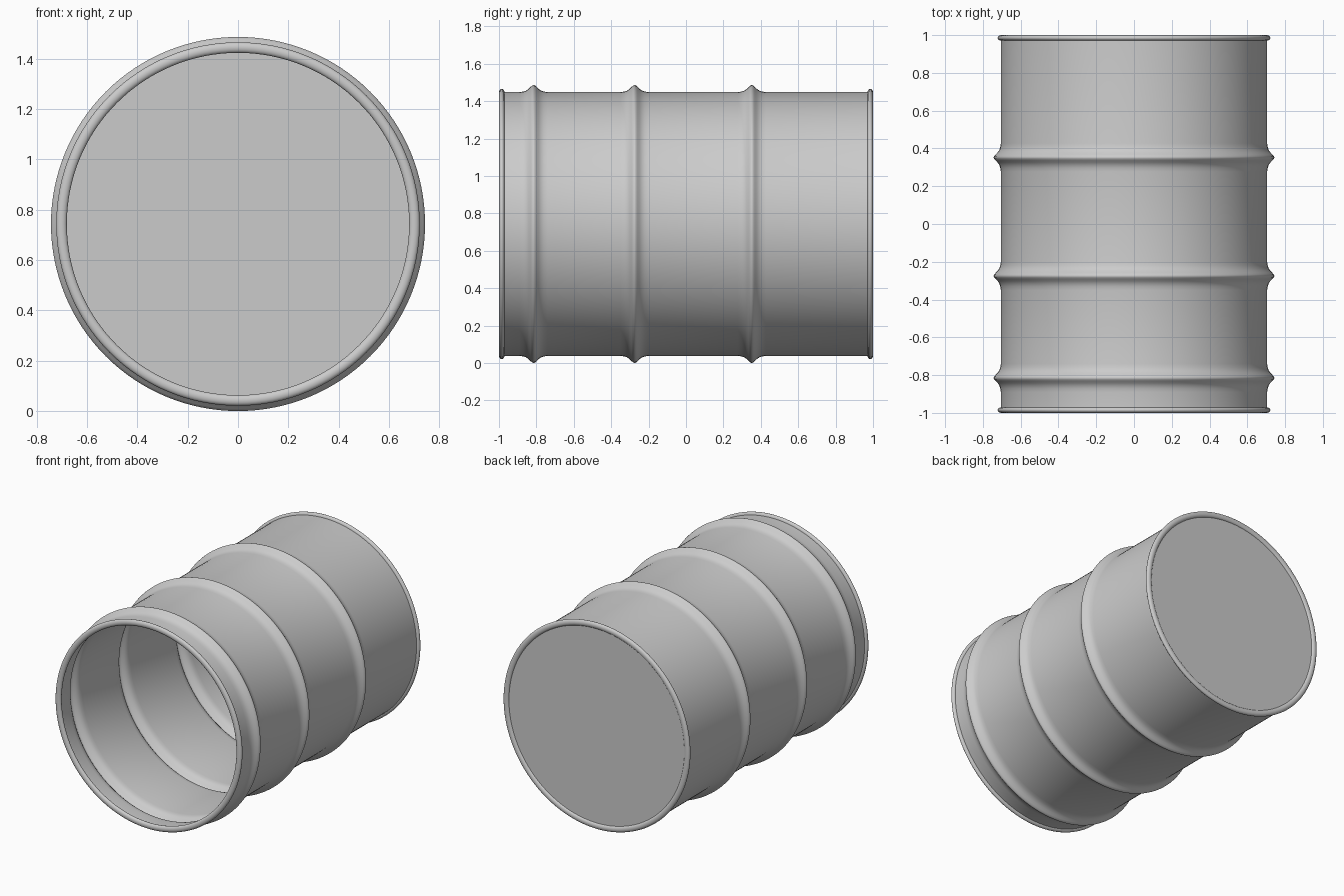
import bpy, bmesh, math
from mathutils import Matrix, Vector

CENTRE_Z = 0.743
BODY_R = 0.705
RIBS = (-0.815, -0.275, 0.352)
SEGMENTS = 128

cube = bpy.data.objects.get("Cube")
if cube:
    bpy.data.objects.remove(cube, do_unlink=True)

steel = bpy.data.materials.new("grey_steel")
steel.use_nodes = True
colour = (0.6, 0.6, 0.6, 1)
steel.diffuse_color = colour
steel.node_tree.nodes["Principled BSDF"].inputs["Base Color"].default_value = colour


def lathe(name, profile, closed=False):
    """Spin (radius, y) points around the drum's long axis."""
    bm = bmesh.new()
    verts = [bm.verts.new((r, y, 0)) for r, y in profile]
    edges = [bm.edges.new(pair) for pair in zip(verts, verts[1:])]
    if closed:
        edges.append(bm.edges.new((verts[-1], verts[0])))
    bmesh.ops.spin(bm, geom=verts + edges, cent=(0, 0, 0), axis=(0, 1, 0),
                   angle=math.tau, steps=SEGMENTS, use_merge=False)
    bmesh.ops.remove_doubles(bm, verts=bm.verts, dist=0.0001)
    bmesh.ops.recalc_face_normals(bm, faces=bm.faces)
    mesh = bpy.data.meshes.new(name)
    bm.to_mesh(mesh)
    bm.free()
    mesh.materials.append(steel)
    obj = bpy.data.objects.new(name, mesh)
    obj.location.z = CENTRE_Z
    bpy.context.collection.objects.link(obj)
    bpy.ops.object.select_all(action="DESELECT")
    obj.select_set(True)
    bpy.context.view_layer.objects.active = obj
    bpy.ops.object.shade_smooth_by_angle(angle=math.radians(40))
    return obj


# Thin wall with three flared rolling hoops
flare = [(0.075, 0), (0.055, 0.003), (0.04, 0.008), (0.027, 0.017),
         (0.016, 0.028), (0.007, 0.036)]
hoop = [(-d, h) for d, h in flare] + [(0, 0.038)] + list(reversed(flare))
wall = [(BODY_R, -0.985)]
for y in RIBS:
    wall += [(BODY_R + h, y + d) for d, h in hoop]
wall.append((BODY_R, 0.985))
# Inner skin follows the hoops at a small inset
inner = [(r - 0.012, y) for r, y in reversed(wall)]
lathe("drum_wall", wall + inner, closed=True)

# Rolled rims at both ends
for name, y in (("front_rim", -0.985), ("back_rim", 0.985)):
    ring = []
    for i in range(16):
        a = math.tau * i / 16
        ring.append((0.701 + 0.021 * math.cos(a), y + 0.015 * math.sin(a)))
    lathe(name, ring, closed=True)

# Closed back end, slightly recessed within the rim
lathe("back_panel", [(0, 0.988), (0.7, 0.988), (0.7, 0.975), (0, 0.975)])
